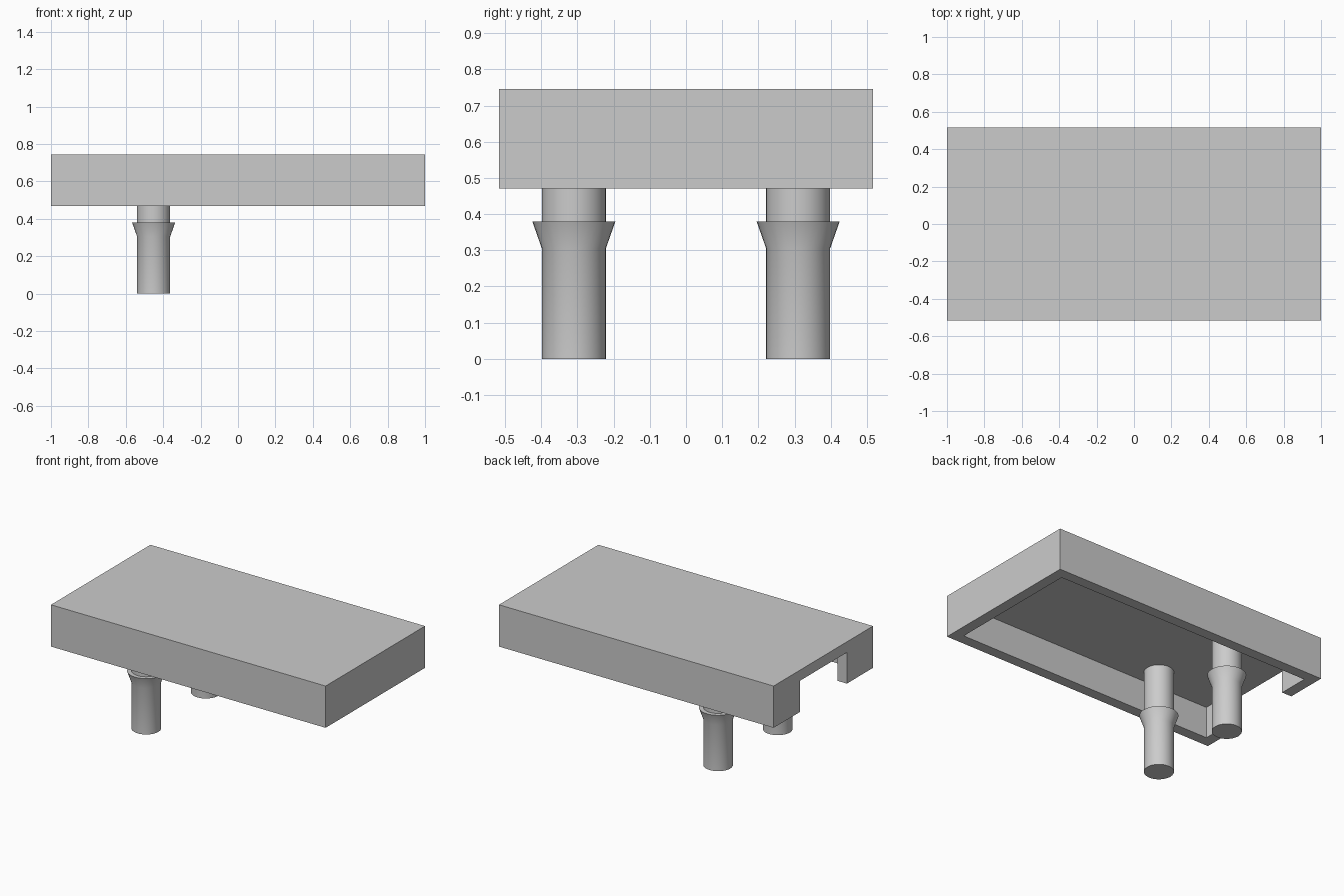
import bpy, bmesh
from math import radians, cos, sin, tau

cube = bpy.data.objects.get("Cube")
if cube:
    bpy.data.objects.remove(cube, do_unlink=True)

grey = bpy.data.materials.new("plain_grey")
grey.use_nodes = True
grey.diffuse_color = (0.6, 0.6, 0.6, 1)
grey.node_tree.nodes["Principled BSDF"].inputs["Base Color"].default_value = grey.diffuse_color

HALF_X, HALF_Y = 1.0, 0.517
BOTTOM, CEILING, TOP = 0.47, 0.675, 0.745
WALL, GAP = 0.07, 0.245


def finish(name, bm):
    bmesh.ops.recalc_face_normals(bm, faces=bm.faces)
    mesh = bpy.data.meshes.new(name)
    bm.to_mesh(mesh)
    bm.free()
    mesh.materials.append(grey)
    obj = bpy.data.objects.new(name, mesh)
    bpy.context.collection.objects.link(obj)
    return obj


def prism(name, outline, z0, z1):
    """Extrude a flat outline from z0 to z1."""
    bm = bmesh.new()
    face = bm.faces.new([bm.verts.new((x, y, z0)) for x, y in outline])
    grown = bmesh.ops.extrude_face_region(bm, geom=[face], use_keep_orig=True)
    top = [v for v in grown["geom"] if isinstance(v, bmesh.types.BMVert)]
    bmesh.ops.translate(bm, vec=(0, 0, z1 - z0), verts=top)
    return finish(name, bm)


def lathe(name, profile, x, y, sides=32):
    """Turn a (radius, height) profile into a capped solid."""
    bm = bmesh.new()
    rings = [[bm.verts.new((x + r * cos(tau * i / sides), y + r * sin(tau * i / sides), z))
              for i in range(sides)] for r, z in profile]
    for low, high in zip(rings, rings[1:]):
        for i in range(sides):
            j = (i + 1) % sides
            bm.faces.new((low[i], low[j], high[j], high[i]))
    bm.faces.new(rings[0])
    bm.faces.new(rings[-1])
    obj = finish(name, bm)
    bpy.ops.object.select_all(action="DESELECT")
    obj.select_set(True)
    bpy.context.view_layer.objects.active = obj
    bpy.ops.object.shade_smooth_by_angle(angle=radians(30))


# Flat top panel
prism("top_panel", [(-HALF_X, -HALF_Y), (HALF_X, -HALF_Y), (HALF_X, HALF_Y), (-HALF_X, HALF_Y)],
      CEILING, TOP)

# Skirt wall around the underside, open in the middle of the -x end
in_x, in_y = HALF_X - WALL, HALF_Y - WALL
half = [(-in_x, GAP), (-HALF_X, GAP), (-HALF_X, HALF_Y), (HALF_X, HALF_Y)]
inner = [(in_x, -in_y), (in_x, in_y), (-in_x, in_y)]
outline = half + [(x, -y) for x, y in reversed(half)] + [(-in_x, -in_y)] + inner
prism("skirt_wall", outline, BOTTOM, CEILING)

# Two round legs with flared collars
RADIUS, COLLAR = 0.0885, 0.115
leg_profile = [(RADIUS, 0), (RADIUS, 0.305), (COLLAR, 0.38), (RADIUS, 0.38), (RADIUS, CEILING)]
for name, y in (("front_leg", -0.31), ("back_leg", 0.31)):
    lathe(name, leg_profile, -0.451, y)
